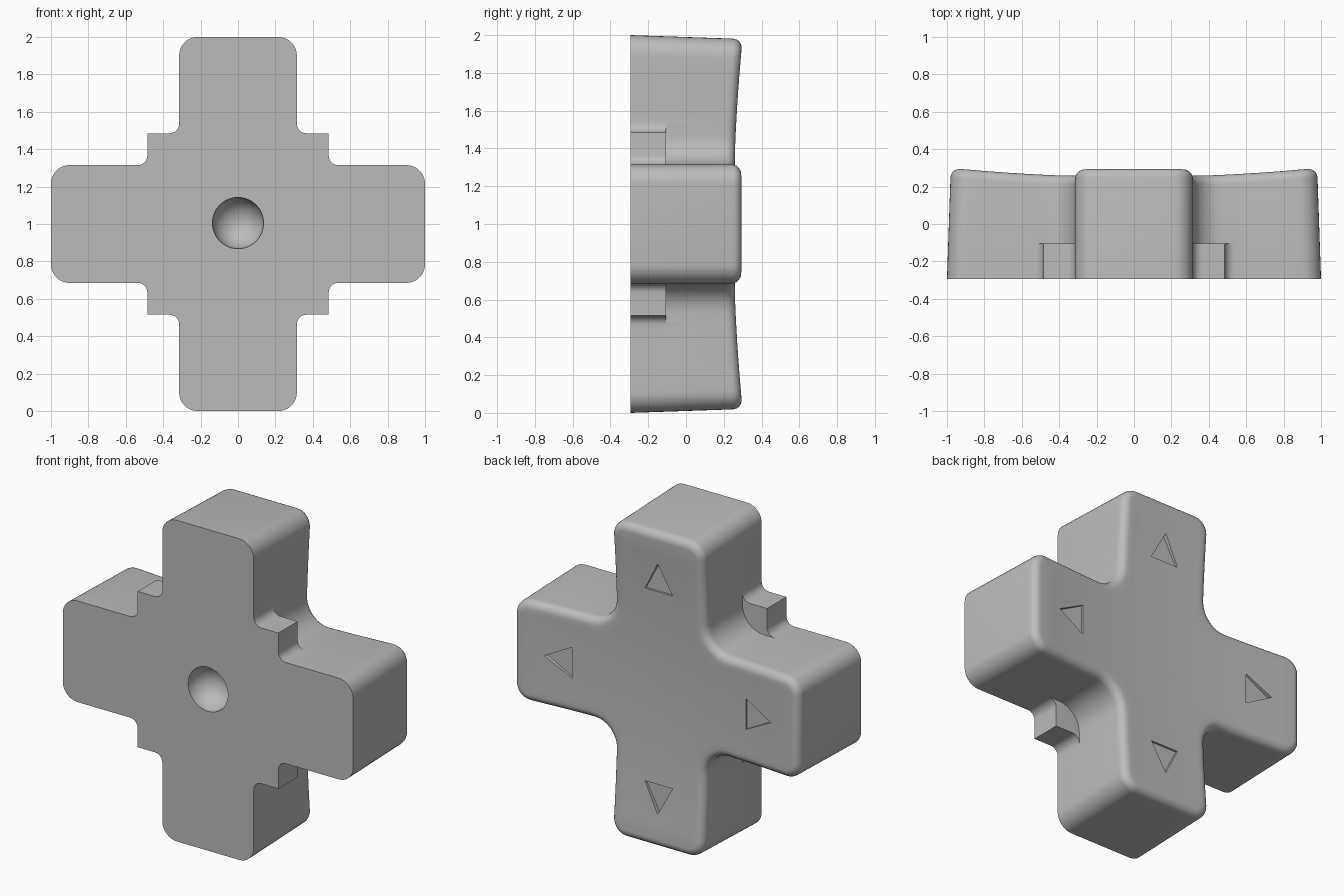
import bpy, bmesh
from math import sin, cos, pi, radians
from mathutils import Vector

if "Cube" in bpy.data.objects:
    bpy.data.objects.remove(bpy.data.objects["Cube"])

FRONT, MID = -0.295, 1.0        # flat face depth, height of the centre
HALF, REACH = 0.315, 1.0        # arm half width and length
ROUND, INNER, EDGE = 0.1, 0.15, 0.05
TAPER = 0.035                   # lean of the arm ends per unit of depth

grey = bpy.data.materials.new("light grey plastic")
grey.use_nodes = True
grey.diffuse_color = (0.5, 0.5, 0.5, 1)
grey.node_tree.nodes["Principled BSDF"].inputs["Base Color"].default_value = (0.5, 0.5, 0.5, 1)


def dish(p):
    """Depth of the hollowed thumb surface."""
    return 0.248 + p.length_squared * 0.05


def arc(cx, cy, r, a, b, n=8):
    return [Vector((cx + r * cos(a + (b - a) * i / n), cy + r * sin(a + (b - a) * i / n)))
            for i in range(n + 1)]


def turn(p, k):
    for _ in range(k):
        p = Vector((-p.y, p.x))
    return p


def cross(inset, reach):
    """Rounded cross outline, moved inward by inset."""
    w, e, r, f = HALF - inset, reach - inset, ROUND - inset, INNER + inset
    n = 8
    start, stop = w + f, e - r
    side = [start + (stop - start) * i / n for i in range(1, n)]
    arm = [Vector((u, -w)) for u in side]
    arm += arc(stop, r - w, r, -pi / 2, 0) + arc(stop, w - r, r, 0, pi / 2)
    arm += [Vector((u, w)) for u in reversed(side)]
    arm += arc(start, start, f, -pi / 2, -pi)
    return [turn(p, k) for k in range(4) for p in arm]


def finish(bm, name):
    bmesh.ops.recalc_face_normals(bm, faces=bm.faces)
    mesh = bpy.data.meshes.new(name)
    bm.to_mesh(mesh)
    bm.free()
    mesh.materials.append(grey)
    ob = bpy.data.objects.new(name, mesh)
    bpy.context.collection.objects.link(ob)
    return ob


def prisms(outline, y0, y1, name):
    """The outline repeated around the centre and given depth."""
    bm = bmesh.new()
    for k in range(4):
        pts = [turn(p, k) for p in outline]
        a = [bm.verts.new((p.x, y0, MID + p.y)) for p in pts]
        b = [bm.verts.new((p.x, y1, MID + p.y)) for p in pts]
        bm.faces.new(a)
        bm.faces.new(b)
        for i in range(len(pts)):
            j = (i + 1) % len(pts)
            bm.faces.new((a[i], a[j], b[j], b[i]))
    return finish(bm, name)


# Cross body: straight walls, rounded rim, hollowed back
bm = bmesh.new()
rings = [[bm.verts.new((p.x, FRONT, MID + p.y)) for p in cross(0, REACH)]]
for i in range(7):
    a = pi / 2 * i / 6
    drop = EDGE * (1 - sin(a))
    reach = REACH - TAPER * (0.29 - drop - FRONT)
    pts = cross(EDGE * (1 - cos(a)), reach)
    rings.append([bm.verts.new((p.x, dish(p) - drop, MID + p.y)) for p in pts])
for i in range(9, 0, -1):
    rings.append([bm.verts.new((p.x, dish(p), MID + p.y)) for p in [q * i / 10 for q in pts]])
for a, b in zip(rings, rings[1:]):
    for i in range(len(a)):
        j = (i + 1) % len(a)
        bm.faces.new((a[i], a[j], b[j], b[i]))
bm.faces.new(rings[0])
centre = bm.verts.new((0, dish(Vector((0, 0))), MID))
last = rings[-1]
for i in range(len(last)):
    bm.faces.new((last[i], last[(i + 1) % len(last)], centre))
body = finish(bm, "cross_button")

# Corner tabs with small fillets against the arms
T, F = 0.485, 0.05
fillet = arc(T + F, HALF + F, F, -pi / 2, -pi, 6)
root = HALF - F
tab = [Vector((root, root)), Vector((T + F, root))] + fillet + [Vector((T, T))]
tab += [Vector((p.y, p.x)) for p in reversed(fillet)] + [Vector((root, T + F))]
tabs = prisms(tab, FRONT, -0.105, "corner_tabs")

# Engraved direction arrows
arrow = [Vector((0.6, -0.095)), Vector((0.78, 0)), Vector((0.6, 0.095))]
arrows = prisms(arrow, dish(Vector((0.66, 0))) - 0.015, 0.4, "arrow_cutter")

# Round pivot socket
bm = bmesh.new()
bmesh.ops.create_uvsphere(bm, u_segments=48, v_segments=24, radius=0.137)
bmesh.ops.translate(bm, verts=bm.verts, vec=(0, FRONT, MID + 0.005))
socket = finish(bm, "socket_cutter")

bpy.context.view_layer.objects.active = body
for tool, mode in ((tabs, "UNION"), (arrows, "DIFFERENCE"), (socket, "DIFFERENCE")):
    tool.hide_render = True
    mod = body.modifiers.new(tool.name, "BOOLEAN")
    mod.operation, mod.solver, mod.object = mode, "EXACT", tool
    bpy.ops.object.modifier_apply(modifier=mod.name)
    bpy.data.objects.remove(tool)

bpy.ops.object.select_all(action="DESELECT")
body.select_set(True)
bpy.ops.object.shade_smooth_by_angle(angle=radians(30))
